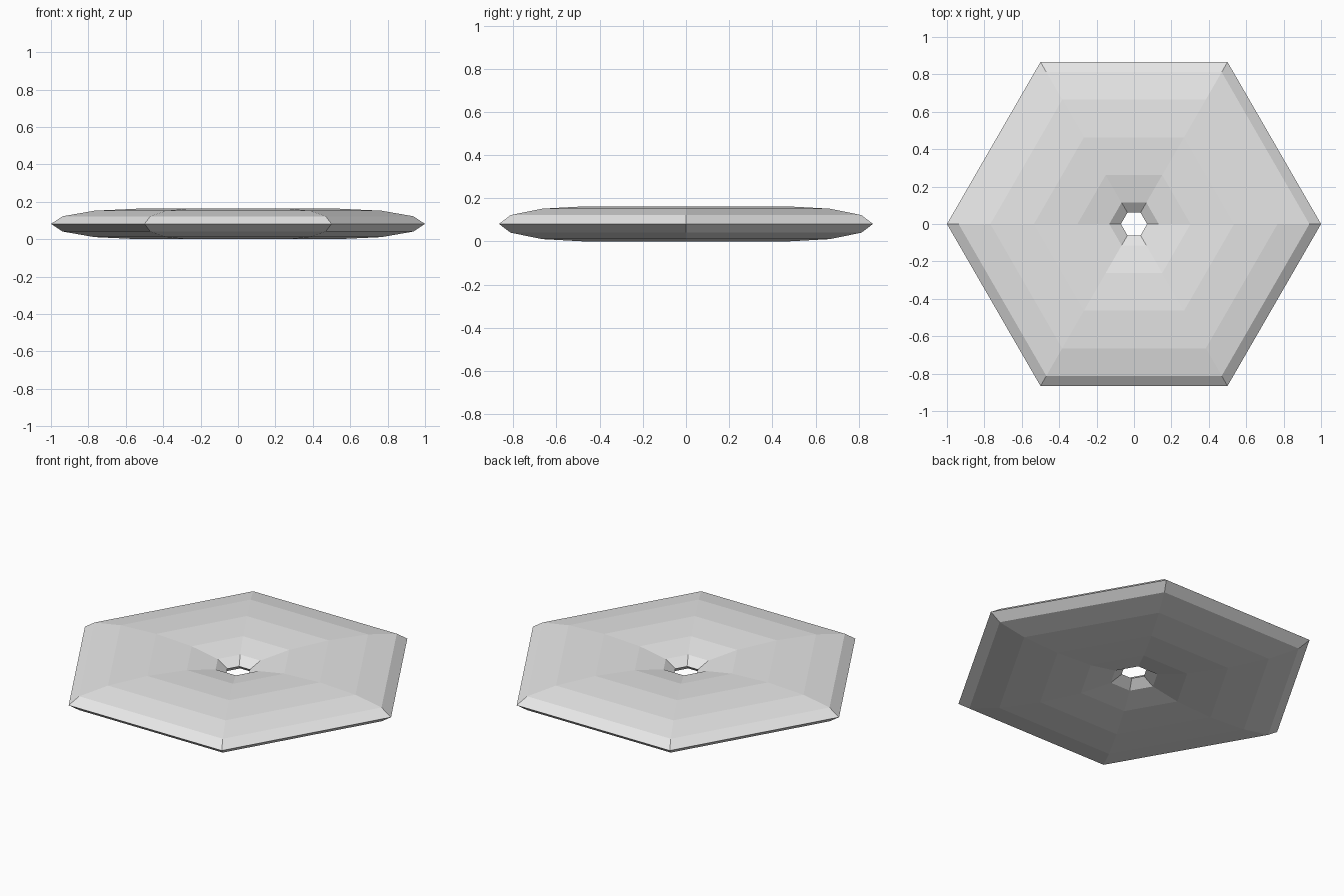
import bpy
import bmesh
from math import cos, sin, tau

SIDES = 6            # corners of the ring
PROFILE_STEPS = 12   # corners of the flattened cross-section
MAJOR = 0.535        # centre radius of the ring
WIDTH = 0.465        # half width of the cross-section
HEIGHT = 0.0815      # half height of the cross-section

cube = bpy.data.objects.get("Cube")
if cube:
    bpy.data.objects.remove(cube, do_unlink=True)

# Plain grey material
grey = bpy.data.materials.new("light grey")
grey.use_nodes = True
colour = (0.8, 0.8, 0.8, 1)
grey.diffuse_color = colour
grey.node_tree.nodes["Principled BSDF"].inputs["Base Color"].default_value = colour

# Hexagonal ring: an elliptical section swept around six corners
bm = bmesh.new()
rings = []
for i in range(SIDES):
    a = tau * i / SIDES
    ring = []
    for j in range(PROFILE_STEPS):
        b = tau * j / PROFILE_STEPS
        r = MAJOR + WIDTH * cos(b)
        ring.append(bm.verts.new((r * cos(a), r * sin(a), HEIGHT + HEIGHT * sin(b))))
    rings.append(ring)

for i, ring in enumerate(rings):
    following = rings[(i + 1) % SIDES]
    for j in range(PROFILE_STEPS):
        k = (j + 1) % PROFILE_STEPS
        bm.faces.new((ring[j], following[j], following[k], ring[k]))
bmesh.ops.recalc_face_normals(bm, faces=bm.faces)

mesh = bpy.data.meshes.new("hexagonal_ring")
bm.to_mesh(mesh)
bm.free()
mesh.materials.append(grey)
bpy.context.collection.objects.link(bpy.data.objects.new("hexagonal_ring", mesh))
